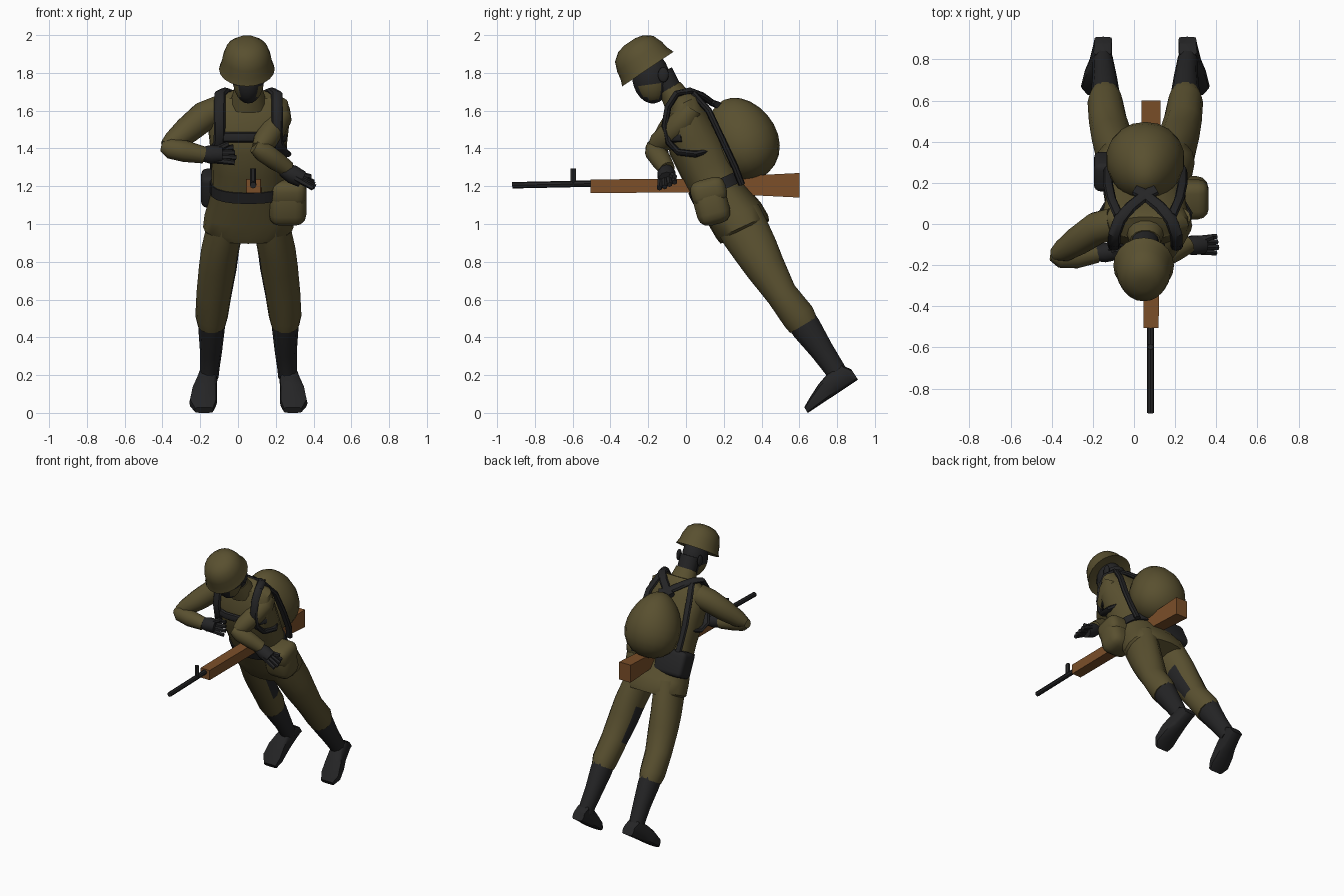
import bpy, bmesh, math
from mathutils import Vector, Matrix

CX = 0.055                                  # body centre line
LEAN = Vector((0, -0.42, 0.907))            # direction of the leaning torso
TILT = math.radians(25)


def material(name, rgb):
    m = bpy.data.materials.new(name)
    m.diffuse_color = (*rgb, 1)
    return m


OLIVE = material("olive cloth", (0.1, 0.08, 0.029))
DARK = material("dark leather", (0.018, 0.018, 0.019))
WOOD = material("brown wood", (0.2, 0.078, 0.022))


def finish(name, bm, mats, rule=None, angle=40):
    """Turn a bmesh into an object; rule(centre, normal) picks the material."""
    bmesh.ops.recalc_face_normals(bm, faces=bm.faces)
    bm.normal_update()
    for f in bm.faces:
        f.smooth = True
        if rule:
            f.material_index = int(rule(f.calc_center_median(), f.normal))
    me = bpy.data.meshes.new(name)
    bm.to_mesh(me)
    bm.free()
    for m in mats:
        me.materials.append(m)
    ob = bpy.data.objects.new(name, me)
    bpy.context.collection.objects.link(ob)
    bpy.ops.object.select_all(action='DESELECT')
    ob.select_set(True)
    bpy.context.view_layer.objects.active = ob
    bpy.ops.object.shade_smooth_by_angle(angle=math.radians(angle))
    return ob


def tube(name, stations, mats, n=14, p=2.0, axis=None, rule=None):
    """Loft rings along stations (x, y, z, half width, half depth)."""
    pts = [Vector(s[:3]) for s in stations]
    side = (pts[-1] - pts[0]).normalized()
    ref = Vector((0, 0, 1)) if abs(side.x) > 0.75 else Vector((1, 0, 0))
    bm = bmesh.new()
    rings = []
    for i, s in enumerate(stations):
        t = axis or (pts[min(i + 1, len(pts) - 1)] - pts[max(i - 1, 0)])
        t = t.normalized()
        u = (ref - t * ref.dot(t)).normalized()
        v = t.cross(u)
        a, b = s[3], s[-1]
        off, k = (math.pi / 4, math.sqrt(2)) if n == 4 else (0, 1)
        ring = []
        for j in range(n):
            w = off + 2 * math.pi * j / n
            c, d = math.cos(w), math.sin(w)
            c = math.copysign(abs(c) ** (2 / p), c) * k
            d = math.copysign(abs(d) ** (2 / p), d) * k
            ring.append(bm.verts.new(pts[i] + u * c * a + v * d * b))
        rings.append(ring)
    for r, q in zip(rings, rings[1:]):
        for j in range(n):
            bm.faces.new((r[j], r[(j + 1) % n], q[(j + 1) % n], q[j]))
    bm.faces.new(rings[0])
    bm.faces.new(rings[-1])
    return finish(name, bm, mats, rule)


def ball(name, centre, half, mats, tilt=0, taper=0, rule=None):
    bm = bmesh.new()
    bmesh.ops.create_uvsphere(bm, u_segments=18, v_segments=12, radius=1)
    for v in bm.verts:
        v.co.x *= 1 - taper * v.co.z
        v.co.y *= 1 - taper * v.co.z * 0.4
    bm.transform(Matrix.Translation(centre) @ Matrix.Rotation(tilt, 4, 'X') @ Matrix.Diagonal((*half, 1)))
    return finish(name, bm, mats, rule)


def pouch(name, centre, size, mats, tilt, round_off):
    bm = bmesh.new()
    bmesh.ops.create_cube(bm, size=1, matrix=Matrix.Diagonal((*size, 1)))
    bmesh.ops.bevel(bm, geom=bm.edges[:], offset=round_off, segments=3, profile=0.5, affect='EDGES')
    bm.transform(Matrix.Translation(centre) @ Matrix.Rotation(tilt, 4, 'X'))
    return finish(name, bm, mats)


# jacket: hem, waist, chest, shoulders
tube("jacket", [
    (CX, 0.312, 0.955, 0.205, 0.142), (CX, 0.298, 0.985, 0.24, 0.15), (CX, 0.26, 1.05, 0.232, 0.15),
    (CX, 0.17, 1.17, 0.195, 0.138), (CX, 0.11, 1.3, 0.195, 0.145),
    (CX, 0.05, 1.43, 0.205, 0.15), (CX, 0.0, 1.56, 0.22, 0.12),
    (CX, -0.005, 1.645, 0.21, 0.085), (CX, -0.02, 1.685, 0.14, 0.06)],
    [OLIVE], n=20, p=2.4, axis=LEAN)
tube("belt", [(CX, 0.172, 1.168, 0.203, 0.148), (CX, 0.146, 1.224, 0.203, 0.148)],
     [DARK], n=20, p=2.4, axis=LEAN)
tube("collar", [(CX, -0.03, 1.63, 0.1, 0.085), (CX, -0.085, 1.72, 0.075, 0.065)], [OLIVE])
tube("neck", [(CX, -0.06, 1.67, 0.065, 0.06), (CX, -0.13, 1.8, 0.07, 0.065)], [DARK])

# head with a dark face and olive cheeks, and the helmet
ball("head", (CX, -0.185, 1.775), (0.085, 0.1, 0.138), [DARK, OLIVE], math.radians(8),
     rule=lambda c, n: abs(c.x - CX) > 0.04 and c.z < 1.735 and -0.24 < c.y < -0.13)
for s in (-1, 1):
    ball("ear", (CX + s * 0.086, -0.12, 1.79), (0.012, 0.028, 0.04), [DARK])
up = Vector((0, -0.56, 0.83))
tube("helmet", [(*(Vector((0.047, -0.202, 1.82)) + up * h), r * 0.9, r) for r, h in
                ((0.13, 0.01), (0.164, 0), (0.15, 0.035), (0.142, 0.08), (0.122, 0.13),
                 (0.08, 0.162), (0.035, 0.173))], [OLIVE], n=20, axis=up)

# legs and boots
for s in (-1, 1):
    tube("trouser_leg", [(CX + s * d, y, z, a, b) for d, y, z, a, b in (
        (0.115, 0.27, 1.04, 0.1, 0.135), (0.13, 0.315, 0.955, 0.098, 0.133),
        (0.15, 0.37, 0.86, 0.1, 0.122), (0.162, 0.42, 0.77, 0.1, 0.108),
        (0.182, 0.505, 0.63, 0.093, 0.085), (0.195, 0.595, 0.51, 0.086, 0.092),
        (0.195, 0.622, 0.465, 0.074, 0.084))], [OLIVE, DARK],
        rule=lambda c, n, s=s: n.x * s < -0.85 and 0.62 < c.z < 0.85)
    tube("boot_shaft", [(CX + s * d, y, z, a, b) for d, y, z, a, b in (
        (0.195, 0.595, 0.51, 0.07, 0.085), (0.195, 0.64, 0.445, 0.07, 0.083),
        (0.198, 0.72, 0.33, 0.059, 0.066), (0.205, 0.785, 0.235, 0.052, 0.058),
        (0.208, 0.81, 0.19, 0.05, 0.058))], [DARK], n=10)
    # stations run from toe to heel: distance along sole, thickness, half width, x offset
    tube("boot_foot", [(CX + s * d, 0.645 + 0.83 * q - 0.275 * t, 0.55 * q + 0.415 * t, w, t / 2)
                       for q, t, w, d in ((0, 0.035, 0.05, 0.235), (0.05, 0.06, 0.073, 0.24),
                                          (0.13, 0.095, 0.066, 0.233), (0.2, 0.115, 0.054, 0.22),
                                          (0.29, 0.115, 0.047, 0.208), (0.32, 0.065, 0.044, 0.205))],
         [DARK], n=12, p=4, axis=Vector((0, 0.83, 0.55)))

# arms
tube("right_upper_arm", [(-0.1, 0.0, 1.6, 0.08), (-0.18, -0.02, 1.57, 0.08), (-0.27, -0.08, 1.495, 0.072),
                         (-0.345, -0.13, 1.435, 0.056), (-0.385, -0.15, 1.41, 0.035)], [OLIVE])
tube("right_forearm", [(-0.4, -0.15, 1.41, 0.03), (-0.36, -0.16, 1.4, 0.054), (-0.28, -0.16, 1.385, 0.057),
                       (-0.18, -0.145, 1.365, 0.045)], [OLIVE])
tube("left_upper_arm", [(0.215, 0.03, 1.61, 0.06), (0.215, -0.0, 1.56, 0.07), (0.185, -0.06, 1.5, 0.068),
                        (0.135, -0.14, 1.43, 0.06), (0.105, -0.175, 1.4, 0.035)], [OLIVE])
tube("left_forearm", [(0.085, -0.18, 1.41, 0.035), (0.13, -0.165, 1.385, 0.055), (0.2, -0.13, 1.335, 0.053),
                      (0.265, -0.1, 1.29, 0.043)], [OLIVE])


def hand(side, wrist, tip, spread, thumb):
    """Flat palm, four fingers fanned along spread, and a thumb."""
    w, t, sp = Vector(wrist), Vector(tip), Vector(spread)
    k = w.lerp(t, 0.6)
    tube(side + "_palm", [(*w, 0.036), (*w.lerp(t, 0.3), 0.05), (*k, 0.044)], [DARK], n=10)
    for i in range(4):
        o = sp * (i - 1.5)
        tube(side + "_finger", [(*(w.lerp(t, 0.4) + o * 0.022), 0.018),
                                (*(t - (t - k) * 0.1 * abs(i - 1) + o * 0.03), 0.014)], [DARK], n=6)
    tube(side + "_thumb", [(*w.lerp(t, 0.2), 0.022), (*thumb, 0.014)], [DARK], n=6)


hand("right", (-0.2, -0.145, 1.37), (-0.01, -0.125, 1.365), (0, 0.4, 0.9), (-0.05, -0.13, 1.425))
hand("left", (0.235, -0.105, 1.29), (0.41, -0.1, 1.2), (0.1, 0.9, 0.3), (0.385, -0.06, 1.25))

# rucksack and its straps
ball("rucksack", (CX, 0.296, 1.45), (0.188, 0.186, 0.228), [OLIVE], TILT, taper=0.22)
for s in (-1, 1):
    def path(pts, w=0.03):
        return [(CX + s * d, y, z, w, 0.018) for d, y, z in pts]
    tube("shoulder_strap", path([(0.15, 0.13, 1.39), (0.2, 0.05, 1.37), (0.185, -0.04, 1.38),
                                 (0.155, -0.09, 1.43), (0.152, -0.112, 1.52), (0.152, -0.095, 1.62),
                                 (0.15, -0.05, 1.69), (0.125, 0.02, 1.705), (0.07, 0.085, 1.68),
                                 (0, 0.14, 1.64), (-0.05, 0.17, 1.63)]), [DARK], n=8)
    tube("pack_side_strap", path([(0.13, 0.04, 1.69), (0.165, 0.12, 1.6), (0.18, 0.19, 1.45),
                                  (0.18, 0.26, 1.3), (0.16, 0.295, 1.21)], 0.024), [DARK], n=8)
tube("chest_strap", [(CX + d, y, 1.46, 0.028, 0.016) for d, y in
                     ((-0.15, -0.085), (-0.07, -0.115), (0.07, -0.115), (0.15, -0.085), (0.19, -0.02))],
     [DARK], n=8)

# hip bags
pouch("left_hip_bag", (0.262, 0.135, 1.1), (0.2, 0.18, 0.21), [OLIVE], math.radians(15), 0.06)
pouch("left_hip_bag_flap", (0.265, 0.12, 1.17), (0.195, 0.19, 0.14), [OLIVE], math.radians(15), 0.05)
pouch("right_hip_satchel", (-0.08, 0.255, 1.19), (0.23, 0.15, 0.18), [DARK], TILT, 0.03)

# rifle
tube("rifle_stock", [(0.083, 0.6, 1.205, 0.047, 0.065), (0.083, 0.3, 1.205, 0.043, 0.05),
                     (0.083, 0.0, 1.203, 0.04, 0.036), (0.083, -0.505, 1.2, 0.037, 0.036)], [WOOD], n=4)
tube("rifle_barrel", [(0.08, -0.45, 1.215, 0.017), (0.08, -0.92, 1.205, 0.017)], [DARK], n=8)
tube("rifle_front_sight", [(0.08, -0.597, 1.21, 0.016), (0.08, -0.597, 1.295, 0.016)], [DARK], n=6)
